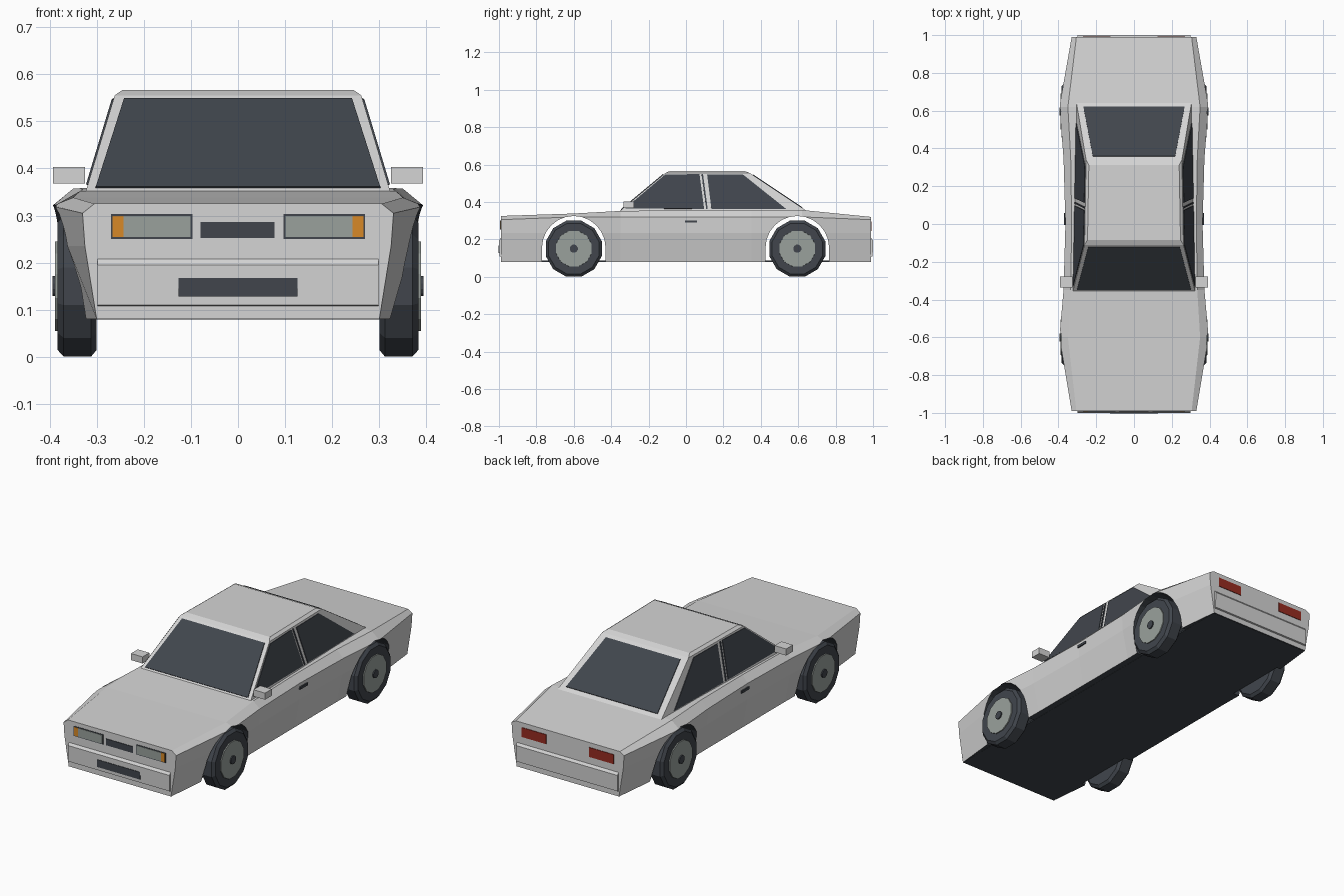
import bpy, bmesh, math
from mathutils import Vector, Matrix

cube = bpy.data.objects.get("Cube")
if cube:
    bpy.data.objects.remove(cube, do_unlink=True)


def material(name, r, g, b):
    m = bpy.data.materials.new(name)
    m.use_nodes = True
    m.diffuse_color = (r, g, b, 1)
    m.node_tree.nodes["Principled BSDF"].inputs["Base Color"].default_value = (r, g, b, 1)
    return m


PAINT = material("silver paint", .66, .66, .66)
DARK = material("dark trim", .052, .06, .073)
GREY = material("lamp grey", .32, .355, .335)
ORANGE = material("indicator orange", .68, .25, .02)
RED = material("tail red", .31, .025, .015)


def finish(name, bm, *mats):
    bmesh.ops.recalc_face_normals(bm, faces=bm.faces)
    me = bpy.data.meshes.new(name)
    bm.to_mesh(me)
    bm.free()
    for m in mats:
        me.materials.append(m)
    ob = bpy.data.objects.new(name, me)
    bpy.context.collection.objects.link(ob)
    return ob


def loft(name, rings, *mats):
    """Join matching closed rings of points and cap both ends."""
    bm = bmesh.new()
    rows = [[bm.verts.new(p) for p in ring] for ring in rings]
    n = len(rows[0])
    for a, b in zip(rows, rows[1:]):
        for i in range(n):
            j = (i + 1) % n
            bm.faces.new((a[i], a[j], b[j], b[i]))
    bm.faces.new(rows[0])
    bm.faces.new(rows[-1])
    return finish(name, bm, *mats)


def plate(name, pts, mat, t=.004):
    """Thin plate lying on a plane, raised by t on both sides."""
    pts = [Vector(p) for p in pts]
    n = (pts[1] - pts[0]).cross(pts[2] - pts[0]).normalized() * t
    return loft(name, [[p - n for p in pts], [p + n for p in pts]], mat)


def box(name, x0, x1, y0, y1, z0, z1, mat):
    return loft(name, [[(x0, y, z0), (x1, y, z0), (x1, y, z1), (x0, y, z1)]
                       for y in (y0, y1)], mat)


# Body shell: y, sill x, waist x, shoulder x, shoulder z, deck x, deck z
SECTIONS = [
    (-.99, .30, .325, .33, .305, .305, .325),
    (-.60, .34, .385, .395, .32, .35, .338),
    (-.35, .335, .368, .373, .32, .335, .352),
    (0, .335, .362, .363, .32, .33, .355),
    (.35, .335, .368, .373, .32, .335, .358),
    (.62, .34, .385, .395, .32, .35, .357),
    (.99, .30, .325, .33, .305, .305, .32),
]
rings = []
for y, sill, waist, sx, sz, dx, dz in SECTIONS:
    half = [(sill, .08), (waist, .235), (sx, sz), (dx, dz)]
    rings.append([(x, y, z) for x, z in half] + [(-x, y, z) for x, z in reversed(half)])
body = loft("body", rings, PAINT, DARK)
for f in body.data.polygons:
    if f.normal.z < -.9:
        f.material_index = 1

# Wheel arches
for label, wy in (("front", -.6), ("rear", .595)):
    arc = [(wy + .17 * math.cos(a * math.pi / 12), .155 + .17 * math.sin(a * math.pi / 12))
           for a in range(13)]
    arc += [(wy - .17, -.1), (wy + .17, -.1)]
    cutter = loft(label + "_arch_cutter", [[(x, y, z) for y, z in arc] for x in (-.6, .6)],
                  PAINT, DARK)
    for f in cutter.data.polygons:
        f.material_index = 1
    cutter.hide_render = True
    cutter.hide_set(True)
    mod = body.modifiers.new(label + "_arch", "BOOLEAN")
    mod.operation = "DIFFERENCE"
    mod.solver = "EXACT"
    mod.object = cutter

box("floor_pan", -.3, .3, -.985, .985, .079, .086, DARK)


# Cabin: each face is a plane, so the glass can follow it
def side_x(y, z):
    return .322 - .28 * (z - .355) - .018 * (y + .35)


def screen_y(z):
    return -.35 + 1.2 * (z - .355)


def back_y(z):
    return .64 - 1.5 * (z - .355)


def cabin_ring(z, inset=0):
    f, r = screen_y(z) + inset, back_y(z) - inset
    a, b = side_x(f, z) - inset, side_x(r, z) - inset
    return [(-a, f, z), (a, f, z), (b, r, z), (-b, r, z)]


loft("cabin", [cabin_ring(.33), cabin_ring(.555), cabin_ring(.566, .012)], PAINT)

plate("windscreen", [(x, screen_y(z), z) for x, z in
                     ((-.302, .358), (.302, .358), (.242, .546), (-.242, .546))], DARK)
plate("rear_window", [(x, back_y(z), z) for x, z in
                      ((-.268, .368), (.268, .368), (.218, .543), (-.218, .543))], DARK)
SIDE_GLASS = {
    "front_side_window": [(-.325, .365), (.097, .362), (.072, .548), (-.112, .545)],
    "pillar_gap": [(.108, .362), (.116, .362), (.091, .548), (.083, .548)],
    "rear_side_window": [(.136, .362), (.535, .362), (.305, .545), (.113, .545)],
}
for s, side in ((1, "left"), (-1, "right")):
    for name, pts in SIDE_GLASS.items():
        plate(side + "_" + name, [(s * side_x(y, z), y, z) for y, z in pts], DARK)

# Bumpers with a sloped upper edge
for s, label in ((-1, "front"), (1, "rear")):
    prof = [(.98, .105), (.998, .11), (1, .195), (.988, .21), (.98, .21)]
    loft(label + "_bumper", [[(x, s * y, z) for y, z in prof] for x in (-.298, .298)], PAINT)


# Nose and tail details
def face_plate(name, x0, x1, z0, z1, y, mat, t):
    plate(name, [(x0, y, z0), (x1, y, z0), (x1, y, z1), (x0, y, z1)], mat, t)


face_plate("grille", -.08, .078, .252, .286, -.99, DARK, .003)
face_plate("lower_intake", -.126, .126, .128, .167, -.999, DARK, .003)
for s, side in ((1, "left"), (-1, "right")):
    face_plate(side + "_headlamp_frame", s * .097, s * .27, .25, .303, -.99, DARK, .002)
    face_plate(side + "_headlamp", s * .101, s * .243, .254, .299, -.99, GREY, .004)
    face_plate(side + "_indicator", s * .243, s * .266, .254, .299, -.99, ORANGE, .004)
    face_plate(side + "_tail_lamp", s * .125, s * .27, .245, .295, .99, RED, .003)

    # Mirrors and door handles
    box(side + "_mirror", s * .325, s * .393, -.335, -.278, .368, .403, PAINT)
    box(side + "_door_handle", s * .35, s * .37, -.005, .058, .289, .302, DARK)


# Wheels: stacked discs swept outward along x
def disc_stack(name, s, wy, stages, mat, n=12):
    rings = []
    for x, r in stages:
        rings.append([(s * x, wy + r * math.sin((i + .5) * math.tau / n),
                       .15 + r * math.cos((i + .5) * math.tau / n)) for i in range(n)])
    loft(name, rings, mat)


for s, side in ((1, "left"), (-1, "right")):
    for end, wy in (("front", -.6), ("rear", .595)):
        tag = side + "_" + end
        disc_stack(tag + "_tyre", s, wy,
                   [(.30, .14), (.312, .155), (.37, .155), (.383, .14)], DARK)
        disc_stack(tag + "_hubcap", s, wy, [(.37, .1), (.388, .098)], GREY)
        disc_stack(tag + "_hub_nut", s, wy, [(.38, .022), (.394, .022)], DARK)
